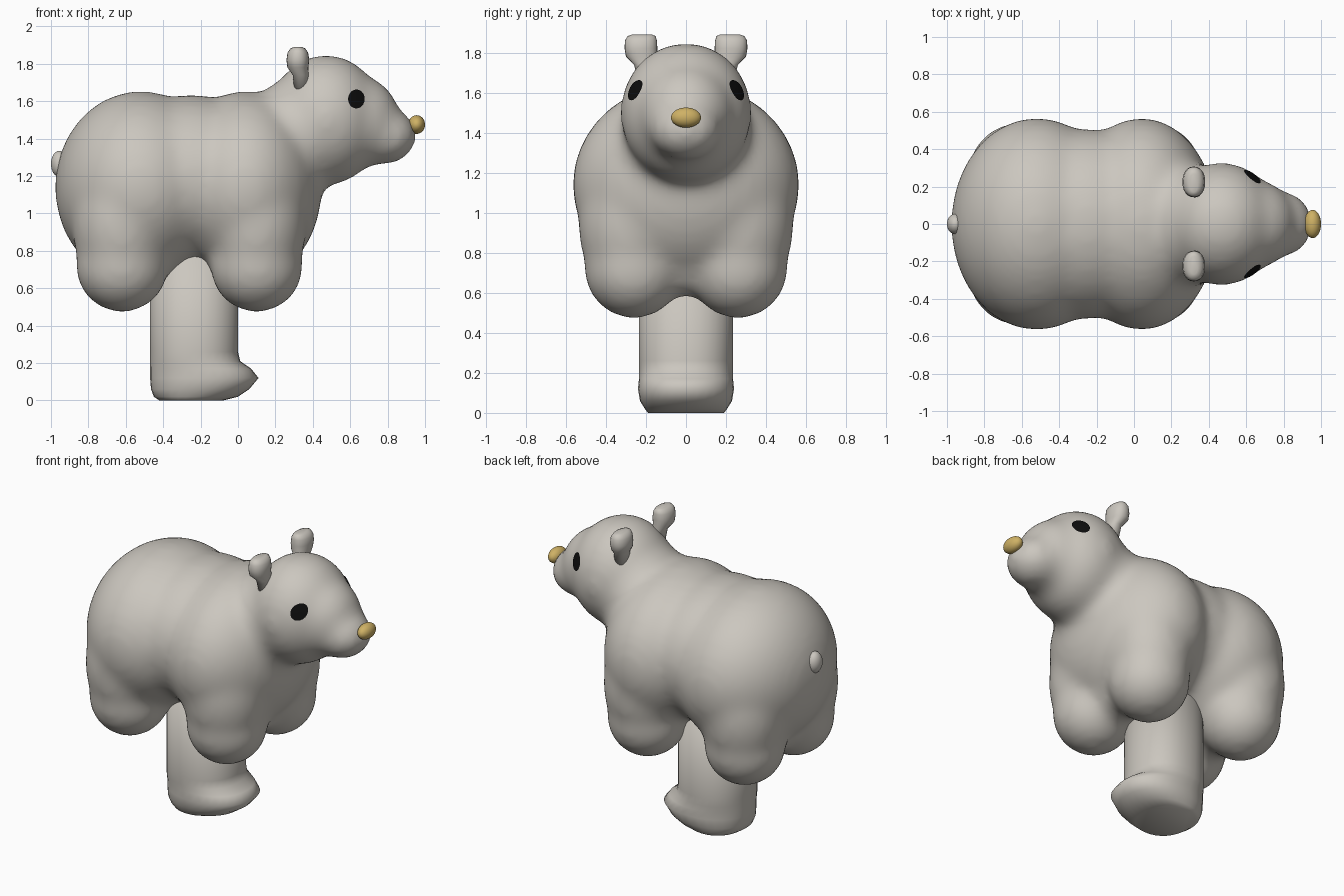
import bpy, bmesh, math
from mathutils import Matrix, Vector
from mathutils.bvhtree import BVHTree

if "Cube" in bpy.data.objects:
    bpy.data.objects.remove(bpy.data.objects["Cube"])


def material(name, colour):
    m = bpy.data.materials.new(name)
    m.diffuse_color = (*colour, 1)
    m.use_nodes = True
    m.node_tree.nodes["Principled BSDF"].inputs["Base Color"].default_value = m.diffuse_color
    return m


STONE = material("warm grey", (0.60, 0.57, 0.52))
GOLD = material("gold", (0.62, 0.44, 0.13))
BLACK = material("black", (0.004, 0.004, 0.004))


def finish(name, bm, mat):
    bmesh.ops.recalc_face_normals(bm, faces=bm.faces)
    me = bpy.data.meshes.new(name)
    bm.to_mesh(me)
    bm.free()
    me.materials.append(mat)
    for p in me.polygons:
        p.use_smooth = True
    ob = bpy.data.objects.new(name, me)
    bpy.context.collection.objects.link(ob)
    return ob


def ellipsoid(bm, c, r):
    bmesh.ops.create_uvsphere(bm, u_segments=32, v_segments=20, radius=1,
                              matrix=Matrix.Translation(c) @ Matrix.Diagonal((*r, 1)))


def loft(name, rings, power, mat, n=32):
    """Skin through rounded rings given as (centre x, centre y, z, radius x, radius y)."""
    bm = bmesh.new()
    loops = []
    for cx, cy, z, rx, ry in rings:
        loop = []
        for i in range(n):
            c, s = math.cos(math.tau * i / n), math.sin(math.tau * i / n)
            loop.append(bm.verts.new((cx + rx * math.copysign(abs(c) ** (2 / power), c),
                                      cy + ry * math.copysign(abs(s) ** (2 / power), s), z)))
        loops.append(loop)
    for a, b in zip(loops, loops[1:]):
        for i in range(n):
            j = (i + 1) % n
            bm.faces.new((a[i], a[j], b[j], b[i]))
    bm.faces.new(loops[0])
    bm.faces.new(loops[-1])
    return finish(name, bm, mat)


# Body and head: overlapping ellipsoids fused and softened
bm = bmesh.new()
blobs = [
    ((-0.52, 0, 1.14), (0.46, 0.57, 0.515)),   # rump
    ((-0.25, 0, 1.18), (0.45, 0.51, 0.455)),   # belly
    ((0.04, 0, 1.14), (0.41, 0.57, 0.515)),    # chest
    ((0.29, 0, 1.38), (0.26, 0.33, 0.34)),     # neck
    ((0.47, 0, 1.50), (0.31, 0.33, 0.35)),     # skull
    ((0.64, 0, 1.49), (0.23, 0.24, 0.25)),     # cheeks
    ((0.78, 0, 1.415), (0.178, 0.18, 0.155)),  # snout
]
for x in (-0.62, 0.10):
    blobs.append(((x, 0, 0.79), (0.19, 0.16, 0.21)))
    for y in (-0.26, 0.26):
        blobs.append(((x, y, 0.95), (0.268, 0.28, 0.40)))
        blobs.append(((x, y, 0.72), (0.25, 0.25, 0.25)))
for c, r in blobs:
    ellipsoid(bm, c, r)
body = finish("body", bm, STONE)
mod = body.modifiers.new("fuse", 'REMESH')
mod.mode = 'VOXEL'
mod.voxel_size = 0.025
mod.use_smooth_shade = True
mod = body.modifiers.new("soften", 'SMOOTH')
mod.factor = 0.5
mod.iterations = 28

# Tail
bm = bmesh.new()
ellipsoid(bm, (-0.955, 0, 1.265), (0.045, 0.055, 0.07))
finish("tail", bm, STONE)

# Nose
bm = bmesh.new()
ellipsoid(bm, (0.955, 0, 1.475), (0.045, 0.075, 0.05))
finish("nose", bm, GOLD)

# Single supporting leg with a toe pointing forward: (z, back x, front x, half width)
profile = [(0.0, -0.42, -0.08, 0.19), (0.02, -0.45, 0.0, 0.205), (0.06, -0.465, 0.06, 0.23),
           (0.12, -0.47, 0.11, 0.24), (0.17, -0.47, 0.07, 0.235), (0.21, -0.47, 0.012, 0.235),
           (0.26, -0.47, 0.0, 0.235), (0.90, -0.47, 0.0, 0.235)]
loft("support_leg", [((a + b) / 2, 0, z, (b - a) / 2, w) for z, a, b, w in profile], 2.2, STONE)

# Ears: narrow root, boxy tip
for side, s in (("left", 1), ("right", -1)):
    loft(side + "_ear", [(0.34, s * 0.19, 1.66, 0.04, 0.05), (0.335, s * 0.20, 1.74, 0.042, 0.06),
                         (0.32, s * 0.222, 1.78, 0.056, 0.078), (0.32, s * 0.225, 1.82, 0.061, 0.082),
                         (0.32, s * 0.225, 1.86, 0.055, 0.08), (0.32, s * 0.222, 1.882, 0.04, 0.07),
                         (0.32, s * 0.22, 1.89, 0.02, 0.05)], 2.2, STONE, 24)

# Eyes: thin discs draped onto the head
bpy.context.view_layer.update()
tree = BVHTree.FromObject(body, bpy.context.evaluated_depsgraph_get())
for side, s in (("left", 1), ("right", -1)):
    bm = bmesh.new()

    def drape(x, z):
        hit = tree.ray_cast(Vector((x, s * 2, z)), Vector((0, -s, 0)))
        p = hit[0] + hit[1].normalized() * 0.006 if hit[0] else Vector((x, s * 0.27, z))
        return bm.verts.new(p)

    centre = drape(0.63, 1.61)
    prev = None
    for k in (0.5, 1.0):
        ring = [drape(0.63 + 0.044 * k * math.cos(math.tau * i / 20),
                      1.61 + 0.05 * k * math.sin(math.tau * i / 20)) for i in range(20)]
        for i in range(20):
            j = (i + 1) % 20
            bm.faces.new((prev[i], prev[j], ring[j], ring[i]) if prev else (centre, ring[i], ring[j]))
        prev = ring
    eye = finish(side + "_eye", bm, BLACK)
    if eye.data.polygons[0].normal.y * s < 0:
        eye.data.flip_normals()
